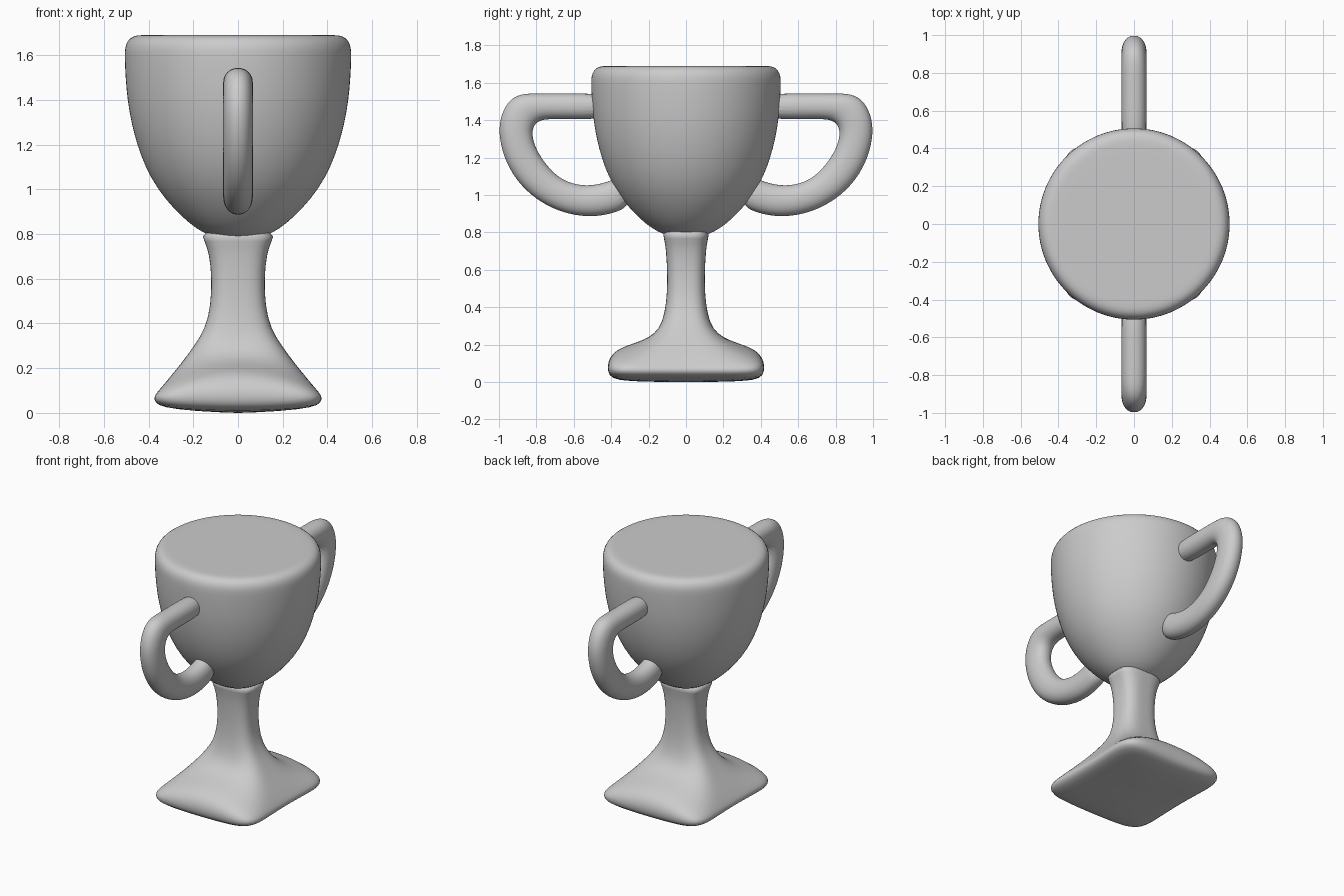
import bpy, bmesh
from math import cos, sin, pi
from mathutils import Vector

if "Cube" in bpy.data.objects:
    bpy.data.objects.remove(bpy.data.objects["Cube"])


def loft(name, rings, levels=1):
    """Skin a list of equal-length rings, cap both ends and smooth it."""
    bm = bmesh.new()
    rows = [[bm.verts.new(p) for p in ring] for ring in rings]
    n = len(rows[0])
    for a, b in zip(rows, rows[1:]):
        for i in range(n):
            j = (i + 1) % n
            bm.faces.new((a[i], a[j], b[j], b[i]))
    bm.faces.new(rows[0])
    bm.faces.new(rows[-1])
    bmesh.ops.recalc_face_normals(bm, faces=bm.faces)
    for f in bm.faces:
        f.smooth = True
    mesh = bpy.data.meshes.new(name)
    bm.to_mesh(mesh)
    bm.free()
    ob = bpy.data.objects.new(name, mesh)
    bpy.context.collection.objects.link(ob)
    sub = ob.modifiers.new("smooth", 'SUBSURF')
    sub.levels = sub.render_levels = levels
    return ob


def squircle(n, e):
    """Unit superellipse points, from round (e=2) to square (large e)."""
    pts = []
    for i in range(n):
        c, s = cos(2 * pi * i / n), sin(2 * pi * i / n)
        r = (abs(c) ** e + abs(s) ** e) ** (-1 / e)
        pts.append((c * r, s * r))
    return pts


# Cup: closed, rounded-rim bowl turned from a profile (radius, z)
cup_profile = [(.02, .77), (.07, .775), (.15, .80), (.22, .85), (.285, .91), (.36, 1.0),
               (.415, 1.1), (.452, 1.2), (.478, 1.3), (.495, 1.4), (.504, 1.5), (.508, 1.6),
               (.506, 1.635), (.495, 1.665), (.472, 1.685), (.44, 1.69), (.41, 1.69),
               (.2, 1.69), (.02, 1.69)]
loft("cup", [[(x * r, y * r, z) for x, y in squircle(64, 2)] for r, z in cup_profile])

# Stem and pillow foot: (half x, half y, z at sides, z at front, squareness, corner flare)
foot_rings = [(.03, .03, .82, .82, 3, 0), (.17, .13, .81, .81, 3, 0),
              (.15, .117, .77, .77, 3, 0), (.128, .107, .71, .71, 3, 0),
              (.117, .10, .6, .6, 3, 0), (.122, .10, .48, .48, 3, 0),
              (.145, .113, .38, .37, 3, 0), (.195, .14, .30, .285, 3.2, 0),
              (.255, .20, .22, .235, 3.8, 0), (.315, .285, .155, .205, 4.5, .02),
              (.365, .37, .105, .175, 6, .05), (.386, .41, .082, .13, 7, .06),
              (.393, .421, .065, .08, 7, .06), (.386, .412, .045, .035, 7, .06),
              (.35, .375, .025, .008, 7, .05), (.2, .2, .008, .001, 6, 0),
              (.02, .02, .001, 0, 2, 0)]
foot = []
for hx, hy, zx, zy, e, flare in foot_rings:
    foot.append([(u * hx * (1 - flare * (1 - v * v)), v * hy, zx + (zy - zx) * (1 - u * u))
                 for u, v in squircle(64, e)])
loft("stem_and_foot", foot)

# Handles: outer and inner outline points (y, z) spanned by rounded sections
outline = [((.40, 1.543), (.40, 1.405)), ((.62, 1.543), (.62, 1.405)),
           ((.80, 1.543), (.745, 1.408)), ((.88, 1.542), (.79, 1.395)),
           ((.945, 1.51), (.815, 1.37)), ((.99, 1.43), (.823, 1.33)),
           ((1.003, 1.33), (.815, 1.28)), ((.975, 1.20), (.785, 1.215)),
           ((.91, 1.08), (.735, 1.145)), ((.81, .98), (.67, 1.085)),
           ((.67, .905), (.59, 1.055)), ((.51, .878), (.51, 1.048)),
           ((.37, .905), (.41, 1.07)), ((.29, .95), (.34, 1.11))]
sections = []
for outer, inner in outline:
    o, i = Vector((0, *outer)), Vector((0, *inner))
    mid, half = (o + i) / 2, (o - i) / 2
    sections.append([mid + half * v * 1.01 + Vector((.067 * u, 0, 0))
                     for u, v in squircle(20, 2.2)])
for name, side in (("back_handle", 1), ("front_handle", -1)):
    loft(name, [[(p.x, p.y * side, p.z) for p in ring] for ring in sections], 2)
